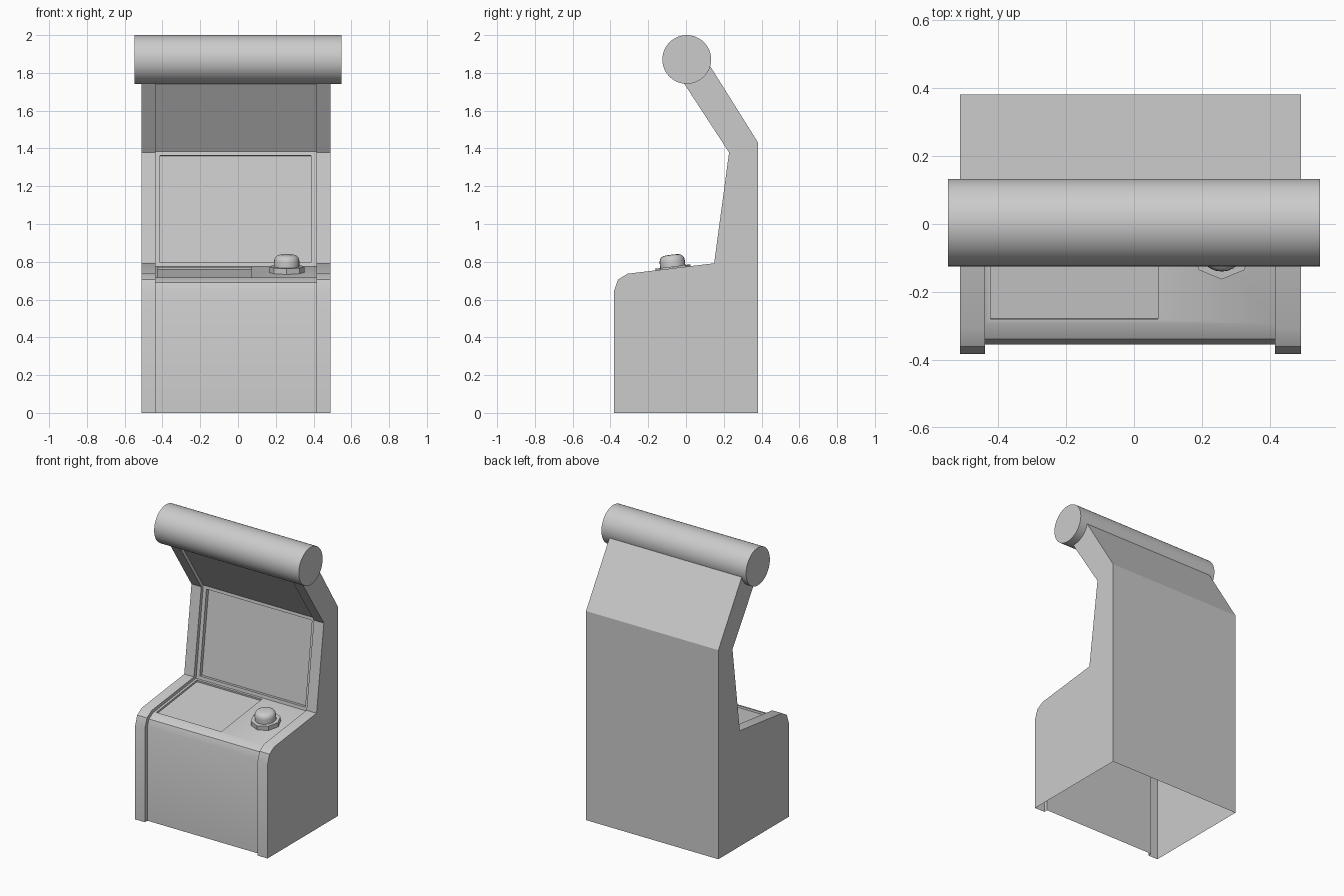
import bpy, bmesh, math
from mathutils import Vector, Matrix

if "Cube" in bpy.data.objects:
    bpy.data.objects.remove(bpy.data.objects["Cube"])

X0, X1, X2, X3 = -0.512, -0.438, 0.415, 0.491   # outer/inner side panel limits

# front outlines (y, z), bottom to top: side panels and recessed centre
outer = [(-.382, 0), (-.382, .642), (-.36, .706), (-.308, .737),
         (.149, .792), (.228, 1.379), (-.045, 1.797)]
inner = [(-.355, 0), (-.355, .642), (-.338, .69), (-.294, .716),
         (.172, .774), (.25, 1.383), (-.02, 1.797)]
back = [(.085, 1.904), (.381, 1.432), (.381, 0)]


def finish(bm, name, angle=28):
    bmesh.ops.remove_doubles(bm, verts=bm.verts, dist=1e-5)
    bmesh.ops.recalc_face_normals(bm, faces=bm.faces)
    me = bpy.data.meshes.new(name)
    bm.to_mesh(me)
    bm.free()
    ob = bpy.data.objects.new(name, me)
    bpy.context.collection.objects.link(ob)
    bpy.ops.object.select_all(action='DESELECT')
    ob.select_set(True)
    bpy.context.view_layer.objects.active = ob
    bpy.ops.object.shade_smooth_by_angle(angle=math.radians(angle))
    return ob


def face(bm, pts):
    bm.faces.new([bm.verts.new(p) for p in pts])


def quad(p, q, a, b):
    return [Vector((a, *p)), Vector((b, *p)), Vector((b, *q)), Vector((a, *q))]


def strip(bm, prof, a, b, skip=()):
    for i in range(len(prof) - 1):
        if i not in skip:
            face(bm, quad(prof[i], prof[i + 1], a, b))


def recess(bm, c, u0, u1, v0, v1, depth):
    """Quad c with a sunken rectangle given in 0..1 coordinates."""
    at = lambda u, v: c[0] + (c[1] - c[0]) * u + (c[3] - c[0]) * v
    rim = [at(u0, v0), at(u1, v0), at(u1, v1), at(u0, v1)]
    n = (c[1] - c[0]).cross(c[3] - c[0]).normalized()
    floor = [p - n * depth for p in rim]
    for i in range(4):
        j = (i + 1) % 4
        face(bm, [c[i], c[j], rim[j], rim[i]])
        face(bm, [rim[i], rim[j], floor[j], floor[i]])
    face(bm, floor)


# cabinet shell, open underneath
bm = bmesh.new()
for x in (X0, X3):
    face(bm, [(x, *p) for p in outer + back])
strip(bm, outer, X0, X1)
strip(bm, outer, X2, X3)
strip(bm, inner, X1, X2, skip=(3, 4))
strip(bm, back, X0, X3)
for x in (X1, X2):
    for i in range(len(outer) - 1):
        face(bm, [(x, *outer[i]), (x, *outer[i + 1]),
                  (x, *inner[i + 1]), (x, *inner[i])])
# sunken control plate and screen
recess(bm, quad(inner[3], inner[4], X1, X2), .018, .596, .03, .97, .013)
recess(bm, quad(inner[4], inner[5], X1, X2), .03, .967, .036, .967, .025)
finish(bm, "cabinet")

# rounded sign tube across the top
bm = bmesh.new()
bmesh.ops.create_cone(bm, cap_ends=True, segments=48, radius1=.129, radius2=.129,
                      depth=1.096, matrix=Matrix.Translation((0, .004, 1.871))
                      @ Matrix.Rotation(math.pi / 2, 4, 'Y'))
finish(bm, "sign_tube")

# push button tilted with the control panel
tilt = math.atan2(.774 - .716, .172 + .294)
place = Matrix.Translation((.258, -.066, .745)) @ Matrix.Rotation(tilt, 4, 'X')


def lathe(name, prof, n):
    bm = bmesh.new()
    rings = [[bm.verts.new((r * math.cos(math.tau * k / n),
                            r * math.sin(math.tau * k / n), z)) for k in range(n)]
             for r, z in prof]
    for a, b in zip(rings, rings[1:]):
        for k in range(n):
            bm.faces.new([a[k], a[(k + 1) % n], b[(k + 1) % n], b[k]])
    bm.faces.new(rings[0][::-1])
    bm.faces.new(rings[-1])
    finish(bm, name, 35).matrix_world = place


lathe("button_collar", [(.094, -.004), (.094, .03)], 8)
lathe("button_cap", [(.067, .025), (.067, .06), (.064, .073), (.057, .083),
                     (.046, .09), (.03, .093)], 24)
